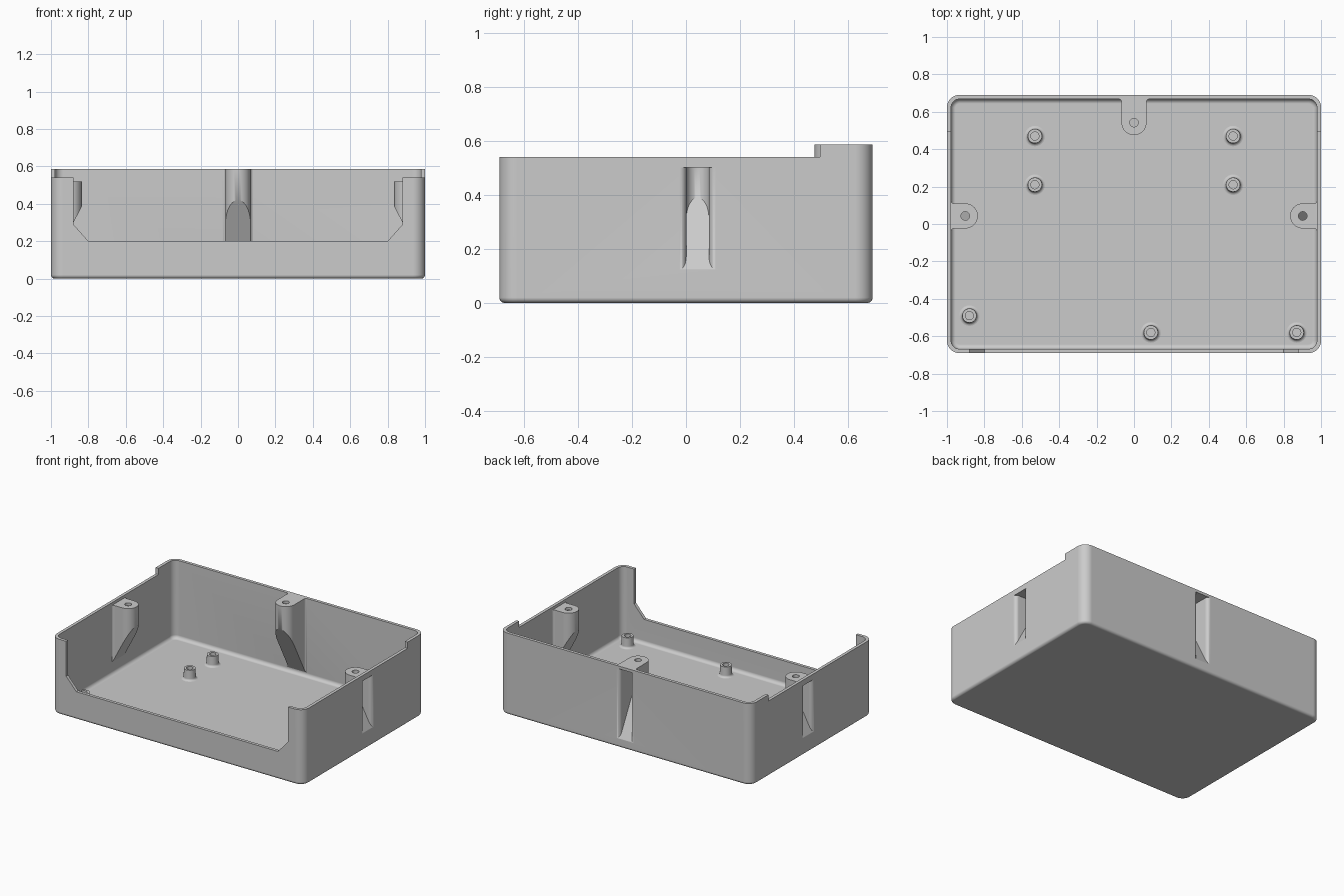
import bpy, bmesh, math
from mathutils import Matrix, Vector

if "Cube" in bpy.data.objects:
    bpy.data.objects.remove(bpy.data.objects["Cube"])

grey = bpy.data.materials.new("light grey plastic")
grey.use_nodes = True
GREY = (0.6, 0.6, 0.6, 1)
grey.diffuse_color = GREY
grey.node_tree.nodes["Principled BSDF"].inputs["Base Color"].default_value = GREY

HALF_X, HALF_Y, WALL, FLOOR = 1.0, 0.69, 0.022, 0.025
RIM, BACK_RIM = 0.54, 0.585


def arc(cx, cy, r, a0, a1, n=8):
    """Points on an arc, angles in degrees."""
    angles = [math.radians(a0 + (a1 - a0) * i / n) for i in range(n + 1)]
    return [(cx + r * math.cos(a), cy + r * math.sin(a)) for a in angles]


def loft(name, rings, matrix=Matrix()):
    """Closed solid through rings of equal point count."""
    bm = bmesh.new()
    loops = [[bm.verts.new(matrix @ Vector(p)) for p in ring] for ring in rings]
    for a, b in zip(loops, loops[1:]):
        for i in range(len(a)):
            j = (i + 1) % len(a)
            bm.faces.new((a[i], a[j], b[j], b[i]))
    bm.faces.new(loops[0][::-1])
    bm.faces.new(loops[-1])
    bmesh.ops.recalc_face_normals(bm, faces=bm.faces)
    mesh = bpy.data.meshes.new(name)
    bm.to_mesh(mesh)
    bm.free()
    mesh.materials.append(grey)
    obj = bpy.data.objects.new(name, mesh)
    bpy.context.collection.objects.link(obj)
    return obj


def rounded_box(name, hx, hy, r, z0, z1, fillet):
    """Tub shape with rounded corners and a rounded bottom edge."""
    def ring(inset, z):
        pts = []
        for k, (sx, sy) in enumerate([(1, 1), (-1, 1), (-1, -1), (1, -1)]):
            pts += arc(sx * (hx - r), sy * (hy - r), r - inset, 90 * k, 90 * k + 90)
        return [(x, y, z) for x, y in pts]
    steps = [math.radians(90 * i / 5) for i in range(6)]
    rings = [ring(fillet * (1 - math.sin(a)), z0 + fillet * (1 - math.cos(a))) for a in steps]
    return loft(name, rings + [ring(0, z1)])


def box(name, x0, x1, y0, y1, z0, z1):
    plan = [(x0, y0), (x1, y0), (x1, y1), (x0, y1)]
    return loft(name, [[(x, y, z) for x, y in plan] for z in (z0, z1)])


def tongue(name, matrix, half, tip, base, flare, top, tip_z, slope):
    """Round-ended prism growing inward (+y) from a wall, with a sloped underside."""
    right = [(half + flare, base - 0.03)]
    right += arc(half + flare, base + flare, flare, 270, 180, 6)
    right += arc(0, tip - half, half, 0, 90, 10)
    plan = right + [(-x, y) for x, y in right[-2::-1]]
    under = [(x, y, tip_z - slope * (tip - y)) for x, y in plan]
    return loft(name, [under, [(x, y, top) for x, y in plan]], matrix)


def combine(target, tool, operation):
    mod = target.modifiers.new("cut", "BOOLEAN")
    mod.operation, mod.solver, mod.object = operation, "EXACT", tool
    bpy.context.view_layer.objects.active = target
    bpy.ops.object.modifier_apply(modifier=mod.name)
    bpy.data.objects.remove(tool)


def smooth(obj):
    bpy.ops.object.select_all(action="DESELECT")
    obj.select_set(True)
    bpy.context.view_layer.objects.active = obj
    bpy.ops.object.shade_smooth_by_angle(angle=math.radians(30))
    obj.modifiers.new("even shading", "WEIGHTED_NORMAL").keep_sharp = True


# Shell and the cavity that hollows it
shell = rounded_box("enclosure_shell", HALF_X, HALF_Y, 0.065, 0, BACK_RIM, 0.02)
cavity = rounded_box("cavity", HALF_X - WALL, HALF_Y - WALL, 0.045, FLOOR, 0.8, 0.025)

# Screw bosses: wall position, turn, tip depth, top height, taper start
bosses = [
    ((HALF_X, 0.043), 90, 0.165, 0.52, 0.385),
    ((-HALF_X, 0.043), -90, 0.165, 0.52, 0.385),
    ((0, HALF_Y), 180, 0.215, BACK_RIM, 0.42),
]
SLOPE = 1.9
cutters = []
for (x, y), turn, tip, top, taper in bosses:
    place = Matrix.Translation((x, y, 0)) @ Matrix.Rotation(math.radians(turn), 4, "Z")
    boss = tongue("boss", place, 0.067, tip, WALL, 0.015, top, taper, SLOPE)
    combine(cavity, boss, "DIFFERENCE")
    cutters.append(tongue("recess", place, 0.042, tip - 0.025, 0, 0.025,
                          top - 0.02, taper + 0.005, SLOPE))
    hole = arc(0, tip - 0.067, 0.023, 0, 345, 23)
    cutters.append(loft("screw_hole", [[(px, py, z) for px, py in hole]
                                       for z in (top - 0.06, top + 0.1)], place))
combine(shell, cavity, "DIFFERENCE")

# Lowered side rims and the front opening
for side in (-1, 1):
    cutters.append(box("rim_cut", side * 0.88, side * 1.1, -0.8, 0.495, RIM, 0.9))
opening = [(-0.8, 0.2), (0.8, 0.2), (0.88, 0.29), (0.88, 0.9), (-0.88, 0.9), (-0.88, 0.29)]
cutters.append(loft("opening", [[(x, y, z) for x, z in opening] for y in (-0.8, -0.64)]))
for cutter in cutters:
    combine(shell, cutter, "DIFFERENCE")
smooth(shell)

# Hollow standoffs with a flared foot
standoffs = [(-0.53, 0.47), (0.53, 0.47), (-0.53, 0.21), (0.53, 0.21),
             (-0.88, -0.49), (0.09, -0.58), (0.87, -0.58)]
profile = [(0.055, FLOOR - 0.005), (0.055, FLOOR)]
profile += arc(0.055, FLOOR + 0.015, 0.015, 270, 180, 4)[1:]
profile += [(0.038, 0.1), (0.022, 0.1), (0.022, FLOOR + 0.002)]
for i, (x, y) in enumerate(standoffs, 1):
    rings = [[(px, py, z) for px, py in arc(x, y, r, 0, 345, 23)] for r, z in profile]
    smooth(loft(f"standoff_{i}", rings))
